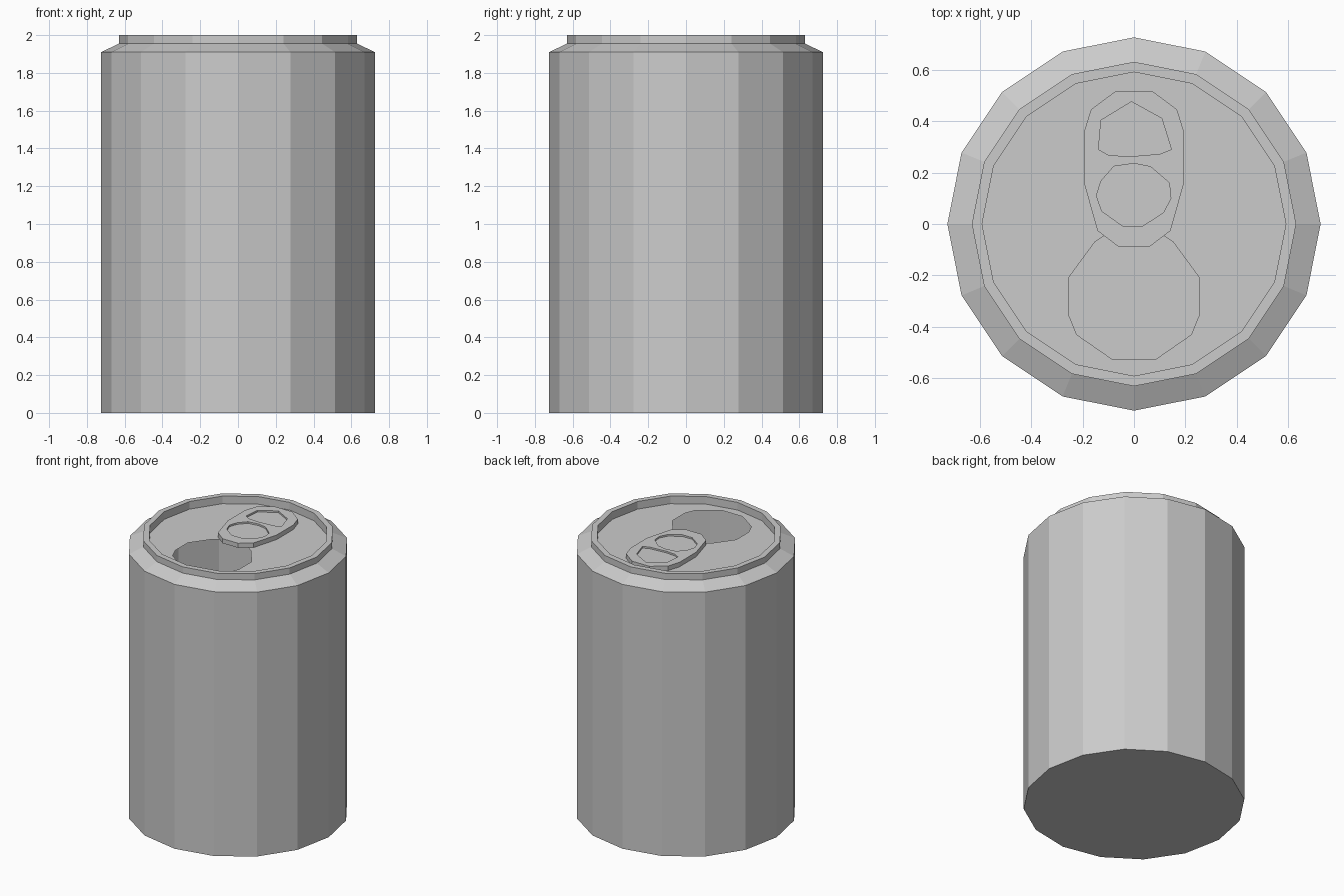
import bpy, bmesh
from math import cos, sin, tau

if "Cube" in bpy.data.objects:
    bpy.data.objects.remove(bpy.data.objects["Cube"])

SIDES = 16
LID_Z = 1.945
TAB_TOP = 1.98


def circle(r, n=SIDES):
    return [(r * cos(tau * i / n), r * sin(tau * i / n)) for i in range(n)]


def mirrored(half):
    # closed outline from its right half, listed bottom to top
    return half + [(-x, y) for x, y in reversed(half)]


def ring(bm, pts, z):
    return [bm.verts.new((x, y, z)) for x, y in pts]


def skin(bm, a, b):
    n = len(a)
    for i in range(n):
        j = (i + 1) % n
        bm.faces.new((a[i], a[j], b[j], b[i]))


def loop_edges(bm, loop):
    edges = []
    for a, b in zip(loop, loop[1:] + loop[:1]):
        edges.append(bm.edges.get((a, b)) or bm.edges.new((a, b)))
    return edges


def fill_with_holes(bm, loops):
    edges = [e for loop in loops for e in loop_edges(bm, loop)]
    bmesh.ops.triangle_fill(bm, use_beauty=True, edges=edges, normal=(0, 0, 1))


def finish(bm, name):
    bmesh.ops.recalc_face_normals(bm, faces=bm.faces[:])
    mesh = bpy.data.meshes.new(name)
    bm.to_mesh(mesh)
    bm.free()
    obj = bpy.data.objects.new(name, mesh)
    bpy.context.collection.objects.link(obj)
    return obj


# Can body: thin shell with shoulder, rim and sunken lid
bm = bmesh.new()
profile = [(0.725, 0), (0.725, 1.91), (0.63, 1.955), (0.63, 2.0),
           (0.59, 2.0), (0.59, LID_Z)]
rings = [ring(bm, circle(r), z) for r, z in profile]
for lower, upper in zip(rings, rings[1:]):
    skin(bm, lower, upper)
bm.faces.new(rings[0])

# Lid with the drinking opening cut out
opening = mirrored([(0.085, -0.525), (0.222, -0.43), (0.255, -0.35),
                    (0.255, -0.21), (0.152, -0.07), (0.085, -0.025)])
fill_with_holes(bm, [rings[-1], ring(bm, opening, LID_Z)])
finish(bm, "can_body")

# Pull tab: flat plate with two shallow recesses
bm = bmesh.new()
outline = mirrored([(0.062, -0.087), (0.142, -0.026), (0.195, 0.163),
                    (0.195, 0.355), (0.167, 0.445), (0.07, 0.517)])
finger_recess = [(-0.02, 0.262), (0.1, 0.272), (0.145, 0.29), (0.108, 0.41),
                 (-0.01, 0.475), (-0.128, 0.403), (-0.138, 0.29), (-0.1, 0.268)]
rivet_recess = [(-0.045, -0.007), (0.035, -0.007), (0.115, 0.045), (0.143, 0.1),
                (0.137, 0.16), (0.065, 0.222), (0.0, 0.235), (-0.078, 0.224),
                (-0.128, 0.167), (-0.146, 0.11), (-0.125, 0.05)]
base = ring(bm, outline, LID_Z + 0.002)
top = ring(bm, outline, TAB_TOP)
skin(bm, base, top)
bm.faces.new(base)
loops = [top]
for pts in (finger_recess, rivet_recess):
    edge = ring(bm, pts, TAB_TOP)
    floor = ring(bm, pts, TAB_TOP - 0.012)
    skin(bm, edge, floor)
    bm.faces.new(floor)
    loops.append(edge)
fill_with_holes(bm, loops)
finish(bm, "pull_tab")
